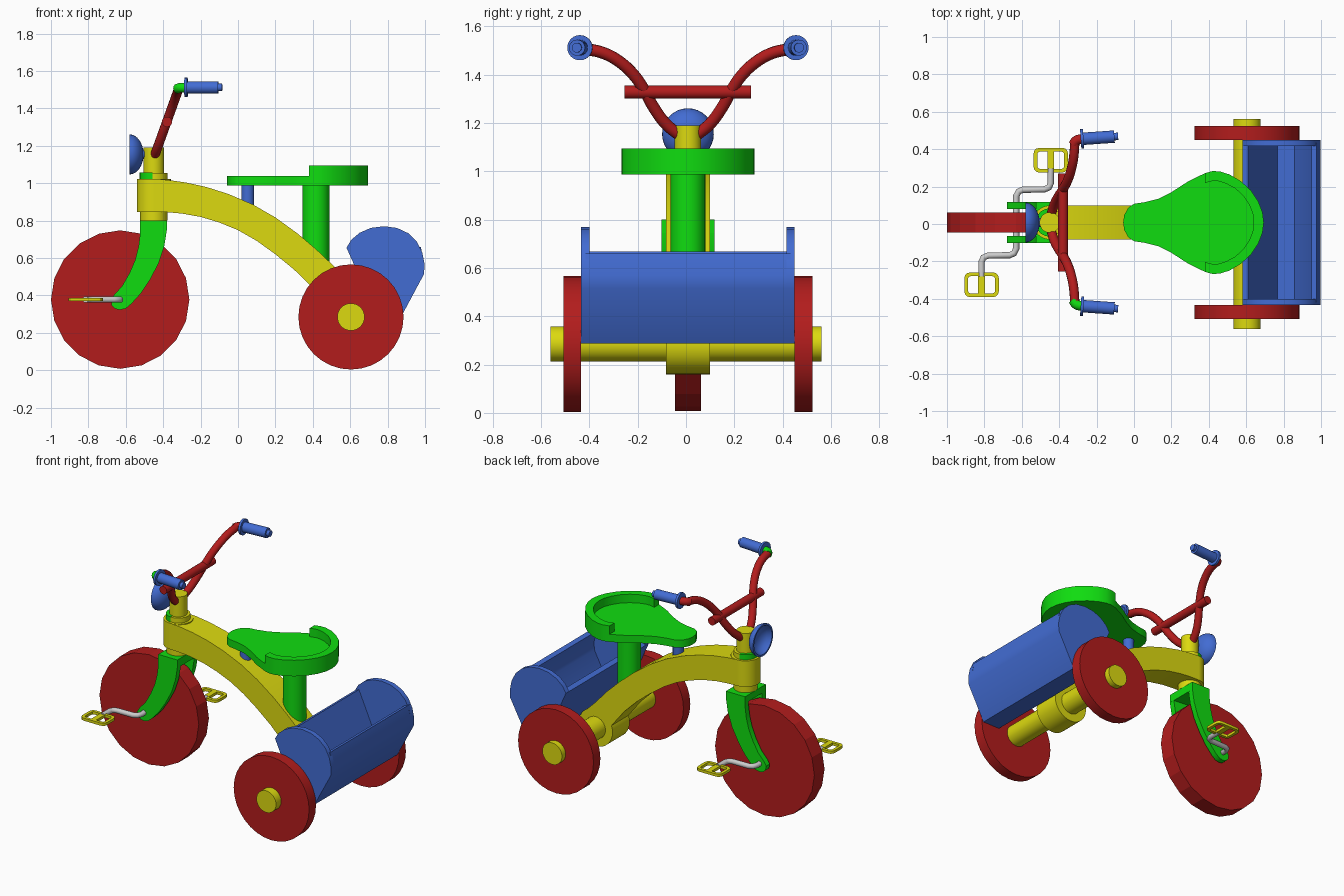
import bpy, bmesh, math
from mathutils import Vector, Matrix

if "Cube" in bpy.data.objects:
    bpy.data.objects.remove(bpy.data.objects["Cube"])

YC = 0.008  # mid-plane of the trike


def material(name, rgb):
    m = bpy.data.materials.new(name)
    m.diffuse_color = (*rgb, 1)
    m.use_nodes = True
    m.node_tree.nodes["Principled BSDF"].inputs["Base Color"].default_value = m.diffuse_color
    return m


RED = material("red", (0.45, 0.012, 0.012))
GREEN = material("green", (0.005, 0.72, 0.005))
BLUE = material("blue", (0.055, 0.15, 0.65))
YELLOW = material("yellow", (0.72, 0.70, 0.005))


def finish(obj, mat, angle=30):
    if mat:
        obj.data.materials.append(mat)
    bpy.ops.object.select_all(action='DESELECT')
    obj.select_set(True)
    bpy.context.view_layer.objects.active = obj
    bpy.ops.object.shade_smooth_by_angle(angle=math.radians(angle))
    return obj


def from_bmesh(name, bm, mat, angle=30):
    bmesh.ops.recalc_face_normals(bm, faces=bm.faces)
    me = bpy.data.meshes.new(name)
    bm.to_mesh(me)
    bm.free()
    obj = bpy.data.objects.new(name, me)
    bpy.context.collection.objects.link(obj)
    return finish(obj, mat, angle)


def rod(name, a, b, r, mat, sides=32, r2=None, angle=30):
    """Capped cylinder from point a to point b."""
    a, b = Vector(a), Vector(b)
    d = b - a
    bm = bmesh.new()
    mtx = Matrix.Translation((a + b) / 2) @ d.to_track_quat('Z', 'Y').to_matrix().to_4x4()
    bmesh.ops.create_cone(bm, cap_ends=True, segments=sides, radius1=r,
                          radius2=r if r2 is None else r2, depth=d.length, matrix=mtx)
    return from_bmesh(name, bm, mat, angle)


def slab(name, pts, lo, hi, mat, axis='Y'):
    """Outline extruded along Y (points are x,z) or Z (points are x,y)."""
    bm = bmesh.new()
    put = (lambda p: (p[0], lo, p[1])) if axis == 'Y' else (lambda p: (p[0], p[1], lo))
    f = bm.faces.new([bm.verts.new(put(p)) for p in pts])
    ext = bmesh.ops.extrude_face_region(bm, geom=[f])
    move = (0, hi - lo, 0) if axis == 'Y' else (0, 0, hi - lo)
    bmesh.ops.translate(bm, vec=move, verts=[g for g in ext['geom'] if isinstance(g, bmesh.types.BMVert)])
    return from_bmesh(name, bm, mat)


def tube(name, pts, r, mat, cyclic=False, straight=False):
    """Round tube along a path, turned into a mesh."""
    cu = bpy.data.curves.new(name, 'CURVE')
    cu.dimensions = '3D'
    cu.bevel_depth, cu.bevel_resolution, cu.use_fill_caps, cu.resolution_u = r, 4, True, 6
    sp = cu.splines.new('BEZIER')
    sp.bezier_points.add(len(pts) - 1)
    for bp, p in zip(sp.bezier_points, pts):
        bp.co = p
        bp.handle_left_type = bp.handle_right_type = 'VECTOR' if straight else 'AUTO'
    sp.use_cyclic_u = cyclic
    obj = bpy.data.objects.new(name, cu)
    bpy.context.collection.objects.link(obj)
    bpy.ops.object.select_all(action='DESELECT')
    obj.select_set(True)
    bpy.context.view_layer.objects.active = obj
    bpy.ops.object.convert(target='MESH')
    return finish(bpy.context.view_layer.objects.active, mat, 50)


# wheels and rear axle
FX, FZ = -0.63, 0.378
rod("front_wheel", (FX, YC - 0.054, FZ), (FX, YC + 0.054, FZ), 0.37, RED, 20, angle=10)
for side, s in (("left", 1), ("right", -1)):
    rod(f"rear_wheel_{side}", (0.604, YC + s * 0.442, 0.285), (0.604, YC + s * 0.515, 0.285), 0.281, RED, 32)
rod("rear_axle", (0.604, -0.562, 0.285), (0.604, 0.562, 0.285), 0.073, YELLOW)
rod("axle_sleeve", (0.604, YC - 0.091, 0.285), (0.604, YC + 0.091, 0.285), 0.126, YELLOW)

# arched frame beam with rounded head
top = [(-0.45, 1.022), (-0.38, 1.018), (-0.28, 1.004), (-0.17, 0.98), (-0.05, 0.942), (0.08, 0.886),
       (0.2, 0.817), (0.32, 0.73), (0.42, 0.645), (0.52, 0.55), (0.6, 0.46), (0.69, 0.37)]
bottom = [(0.52, 0.285), (0.45, 0.375), (0.39, 0.45), (0.3, 0.538), (0.2, 0.62), (0.1, 0.692),
          (0, 0.749), (-0.1, 0.79), (-0.2, 0.82), (-0.3, 0.838), (-0.38, 0.845), (-0.45, 0.847)]
slab("frame_beam", top + bottom, YC - 0.091, YC + 0.091, YELLOW)
HX = -0.45
rod("frame_head", (HX, YC, 0.847), (HX, YC, 1.022), 0.091, YELLOW)

# steering column
rod("steering_tube", (HX, YC, 0.80), (HX, YC, 1.055), 0.073, YELLOW)
rod("steering_stem", (HX, YC, 1.0), (HX, YC, 1.19), 0.055, YELLOW)
arc = [math.radians(95 + i * 17) for i in range(11)]
slab("lamp_bracket", [(HX + 0.076 * math.cos(t), YC + 0.076 * math.sin(t)) for t in arc],
     1.02, 1.057, GREEN, 'Z')

# lamp dish, hollow towards the front
bm = bmesh.new()
prof = [(0.075 * (1 - math.cos(t)), 0.107 * math.sin(t)) for t in [i * math.pi / 16 for i in range(9)]]
prof = [(-0.505 - d, r) for d, r in prof] + [(-0.58, 0.095), (-0.553, 0.08), (-0.532, 0.05), (-0.524, 0)]
vs = [bm.verts.new((x, YC, 1.154 + r)) for x, r in prof]
es = [bm.edges.new(e) for e in zip(vs, vs[1:])]
bmesh.ops.spin(bm, geom=vs + es, cent=(0, YC, 1.154), axis=(1, 0, 0), angle=math.tau, steps=32)
bmesh.ops.remove_doubles(bm, verts=bm.verts, dist=0.0005)
from_bmesh("lamp_dish", bm, BLUE)
rod("lamp_stub", (-0.515, YC, 1.154), (HX, YC, 1.154), 0.025, BLUE, 16)

# handlebars, elbows and grips
for side, s in (("left", 1), ("right", -1)):
    yz = [(0.035, 1.15), (0.09, 1.195), (0.145, 1.27), (0.18, 1.335), (0.225, 1.40),
          (0.285, 1.455), (0.35, 1.49), (0.43, 1.508)]
    tube(f"handlebar_{side}", [(-0.445 + (z - 1.15) * 0.36, YC + s * y, z) for y, z in yz], 0.025, RED)
    tube(f"handlebar_elbow_{side}", [(-0.325, YC + s * 0.415, 1.505), (-0.31, YC + s * 0.437, 1.51),
         (-0.275, YC + s * 0.448, 1.51)], 0.026, GREEN if s < 0 else RED)
    for part, x0, x1, r in (("flange", -0.285, -0.27, 0.052), ("grip", -0.272, -0.105, 0.033),
                            ("grip_end", -0.106, -0.085, 0.02)):
        gy = lambda x: YC + s * (0.447 + (x + 0.28) * 0.07)
        rod(f"{part}_{side}", (x0, gy(x0), 1.512), (x1, gy(x1), 1.512), r, BLUE, 24)
rod("handlebar_crossbar", (-0.38, YC - 0.262, 1.328), (-0.38, YC + 0.262, 1.328), 0.027, RED, 24)

# fork: crown plus two curved blades with round lower ends
blade = [(-0.523, 0.80), (-0.523, 0.73), (-0.532, 0.66), (-0.55, 0.59), (-0.58, 0.52), (-0.62, 0.45), (-0.665, 0.40),
         (-0.68, 0.375), (-0.675, 0.345), (-0.655, 0.328), (-0.63, 0.323), (-0.60, 0.33), (-0.57, 0.355),
         (-0.52, 0.41), (-0.47, 0.485), (-0.425, 0.57), (-0.395, 0.66), (-0.382, 0.74), (-0.38, 0.80)]
for side, s in (("left", 1), ("right", -1)):
    slab(f"fork_blade_{side}", blade, *sorted((YC + s * 0.072, YC + s * 0.110)), GREEN)
slab("fork_crown", [(-0.523, 0.80), (-0.523, 0.755), (-0.381, 0.745), (-0.38, 0.80)],
     YC - 0.11, YC + 0.11, GREEN)

# cranks and pedals
for side, s in (("left", 1), ("right", -1)):
    path = [(0, 0.0), (0, 0.14), (0.012, 0.165), (0.035, 0.175), (0.15, 0.177), (0.175, 0.187),
            (0.185, 0.21), (0.185, 0.29)]
    tube(f"crank_{side}", [(FX + s * x, YC + s * y, 0.378) for x, y in path], 0.017, None, straight=True)
    px, py = FX + s * 0.185, YC + s * 0.333
    bm = bmesh.new()
    rings = []
    for z in (0.369, 0.387):
        for hx, hy, cr in ((0.092, 0.066, 0.03), (0.072, 0.046, 0.014)):
            ring = []
            for k in range(16):
                t = math.tau * (k // 4 * 3 + k % 4) / 12
                q = (1, -1, -1, 1)[k // 4], (1, 1, -1, -1)[k // 4]
                ring.append(bm.verts.new((px + q[0] * (hx - cr) + cr * math.cos(t),
                                          py + q[1] * (hy - cr) + cr * math.sin(t), z)))
            rings.append(ring)
    lo_out, lo_in, hi_out, hi_in = rings
    for a, b in ((lo_out, lo_in), (lo_in, hi_in), (hi_in, hi_out), (hi_out, lo_out)):
        for k in range(16):
            j = (k + 1) % 16
            bm.faces.new((a[k], a[j], b[j], b[k]))
    from_bmesh(f"pedal_{side}", bm, YELLOW)
    slab(f"pedal_bar_{side}", [(px - 0.018, py - 0.05), (px + 0.018, py - 0.05), (px + 0.018, py + 0.05),
         (px - 0.018, py + 0.05)], 0.369, 0.387, YELLOW, 'Z')

# seat with raised rear rim, post and front strut
half = [(-0.058, 0.0), (-0.052, 0.04), (-0.03, 0.08), (0, 0.1), (0.06, 0.109), (0.13, 0.127), (0.2, 0.162),
        (0.29, 0.22), (0.38, 0.264), (0.42, 0.275), (0.46, 0.273), (0.51, 0.257), (0.57, 0.222),
        (0.625, 0.172), (0.665, 0.112), (0.687, 0.055), (0.694, 0)]
mirror = lambda pts: pts + [(x, -y) for x, y in reversed(pts) if y > 0]
shift = lambda pts: [(x, y + YC) for x, y in pts]
slab("seat", shift(mirror(half)), 0.987, 1.038, GREEN, 'Z')
outer = half[8:]
inner = [(0.38, 0.212), (0.42, 0.222), (0.45, 0.221), (0.49, 0.209), (0.54, 0.183), (0.585, 0.142),
         (0.617, 0.093), (0.635, 0.046), (0.64, 0)]
rim = mirror(outer) + list(reversed(mirror(inner)))
slab("seat_rim", shift(rim), 1.03, 1.095, GREEN, 'Z')
rod("seat_post", (0.417, YC, 0.56), (0.417, YC, 1.0), 0.072, GREEN)
rod("seat_strut", (0.052, YC, 0.84), (0.052, YC, 1.0), 0.034, BLUE, 24)

# open rear bin: end panels and a folded trough
panel = [(0.745, 0.287), (0.873, 0.287), (0.995, 0.515), (0.997, 0.57), (0.985, 0.63), (0.955, 0.69), (0.91, 0.733),
         (0.85, 0.761), (0.78, 0.77), (0.71, 0.761), (0.65, 0.735), (0.605, 0.697), (0.58, 0.655)]
for side, s in (("left", 1), ("right", -1)):
    slab(f"bin_panel_{side}", panel, *sorted((YC + s * 0.408, YC + s * 0.442)), BLUE)
trough = [(0.58, 0.655), (0.745, 0.287), (0.873, 0.287), (0.995, 0.515), (0.997, 0.57), (0.977, 0.66),
          (0.948, 0.65), (0.966, 0.57), (0.962, 0.52), (0.858, 0.317), (0.766, 0.317), (0.61, 0.668)]
slab("bin_trough", trough, YC - 0.425, YC + 0.425, BLUE)
